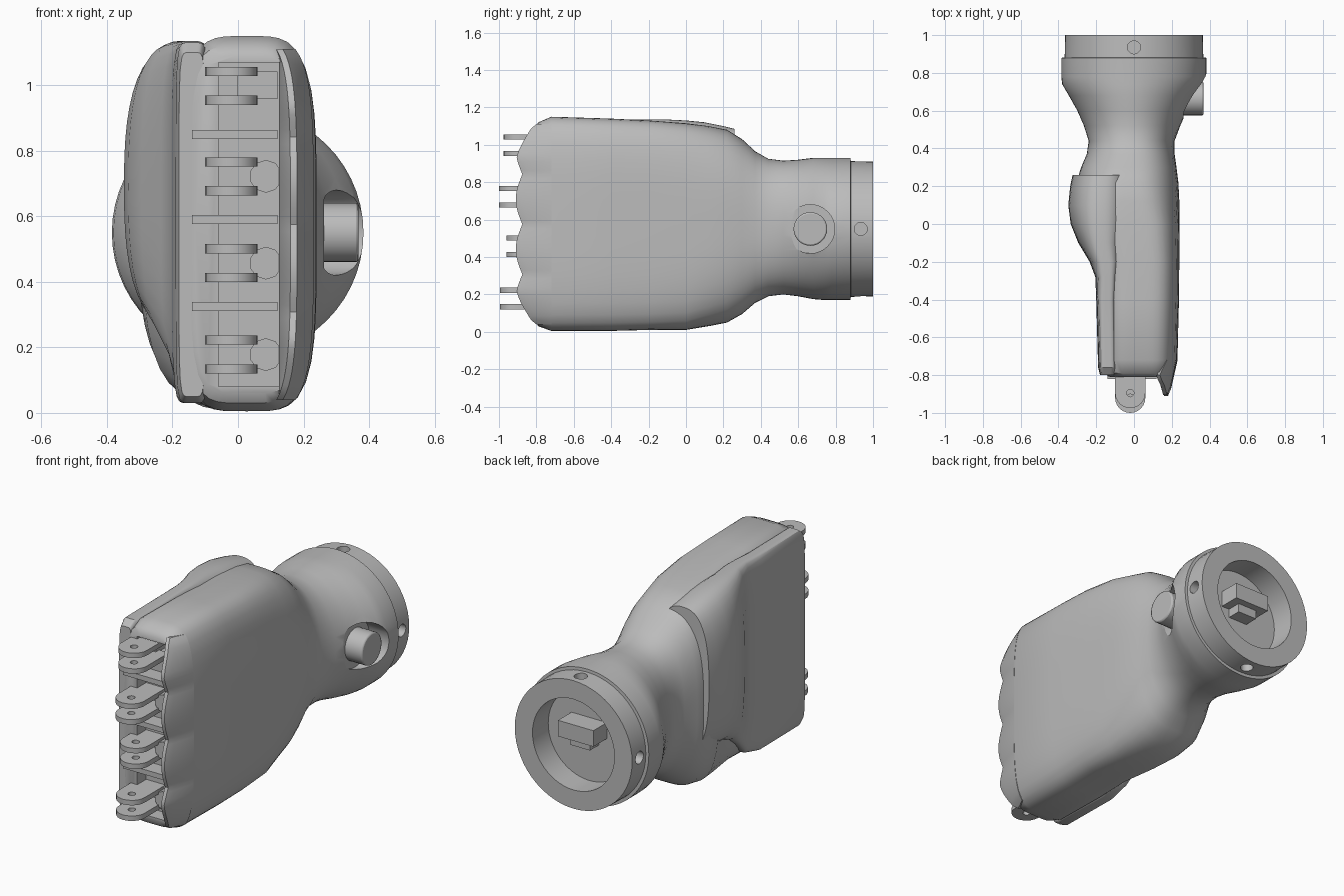
import bpy, bmesh, math
from mathutils import Matrix, Vector

if "Cube" in bpy.data.objects:
    bpy.data.objects.remove(bpy.data.objects["Cube"])

GREY = (0.5, 0.5, 0.5, 1)
grey = bpy.data.materials.new("grey_plastic")
grey.use_nodes = True
grey.diffuse_color = GREY
grey.node_tree.nodes["Principled BSDF"].inputs["Base Color"].default_value = GREY


def activate(ob):
    bpy.ops.object.select_all(action="DESELECT")
    ob.select_set(True)
    bpy.context.view_layer.objects.active = ob


def finish(name, bm, angle=35):
    bmesh.ops.recalc_face_normals(bm, faces=bm.faces)
    me = bpy.data.meshes.new(name)
    bm.to_mesh(me)
    bm.free()
    ob = bpy.data.objects.new(name, me)
    bpy.context.collection.objects.link(ob)
    me.materials.append(grey)
    activate(ob)
    bpy.ops.object.shade_smooth_by_angle(angle=math.radians(angle))
    return ob


def skin(name, rings):
    """Join equal rings of points into a closed, capped surface."""
    bm = bmesh.new()
    rings = [[bm.verts.new(p) for p in ring] for ring in rings]
    for a, b in zip(rings, rings[1:]):
        for i in range(len(a)):
            j = (i + 1) % len(a)
            bm.faces.new((a[i], a[j], b[j], b[i]))
    bm.faces.new(rings[0])
    bm.faces.new(rings[-1])
    return finish(name, bm)


def loft(name, sections, sides=56):
    """Skin rounded sections (y, left, right, bottom, top, squareness)."""
    rings = []
    for y, x0, x1, z0, z1, n in sections:
        ring = []
        for i in range(sides):
            t = math.tau * i / sides
            c, s = math.cos(t), math.sin(t)
            r = (abs(c) ** n + abs(s) ** n) ** (-1 / n)
            ring.append(((x0 + x1) / 2 + r * c * (x1 - x0) / 2, y,
                         (z0 + z1) / 2 + r * s * (z1 - z0) / 2))
        rings.append(ring)
    return skin(name, rings)


def add_box(bm, lo, hi):
    lo, hi = Vector(lo), Vector(hi)
    m = Matrix.Translation((lo + hi) / 2) @ Matrix.Diagonal((*(hi - lo), 1))
    bmesh.ops.create_cube(bm, size=1, matrix=m)


def add_rod(bm, start, end, radius, sides=24):
    start, end = Vector(start), Vector(end)
    d = end - start
    m = Matrix.Translation((start + end) / 2) @ d.to_track_quat("Z", "Y").to_matrix().to_4x4()
    bmesh.ops.create_cone(bm, cap_ends=True, segments=sides, radius1=radius,
                          radius2=radius, depth=d.length, matrix=m)


# Palm, neck and hollow wrist collar
AXIS = 0.55
body = loft("palm_and_wrist", [
    (-0.81, -0.13, 0.185, 0.06, 1.09, 5),
    (-0.79, -0.16, 0.205, 0.03, 1.12, 4.5),
    (-0.72, -0.175, 0.23, 0.005, 1.15, 4.2),
    (-0.4, -0.185, 0.238, 0.005, 1.14, 4.2),
    (-0.2, -0.185, 0.24, 0.01, 1.13, 4.2),
    (0.0, -0.23, 0.24, 0.01, 1.115, 3.8),
    (0.12, -0.29, 0.24, 0.03, 1.1, 3.2),
    (0.22, -0.305, 0.235, 0.05, 1.08, 2.9),
    (0.3, -0.28, 0.225, 0.095, 1.03, 2.7),
    (0.37, -0.25, 0.215, 0.155, 0.965, 2.5),
    (0.44, -0.24, 0.215, 0.19, 0.925, 2.3),
    (0.52, -0.265, 0.245, 0.2, 0.915, 2.1),
    (0.6, -0.3, 0.28, 0.19, 0.92, 2),
    (0.68, -0.345, 0.33, 0.175, 0.93, 2),
    (0.74, -0.38, 0.37, 0.17, 0.93, 2),
    (0.78, -0.385, 0.383, 0.17, 0.93, 2),
    (0.88, -0.385, 0.383, 0.17, 0.93, 2),
    (0.881, -0.367, 0.367, 0.187, 0.913, 2),
    (1.0, -0.365, 0.365, 0.19, 0.91, 2),
    (1.0, -0.255, 0.255, AXIS - 0.255, AXIS + 0.255, 2),
    (0.86, -0.255, 0.255, AXIS - 0.255, AXIS + 0.255, 2),
])

# Openings: knuckle slot, index channel, button well, collar sockets
cut = bmesh.new()
add_box(cut, (-0.06, -1, 0.08), (0.13, -0.73, 1.07))
add_box(cut, (0.0, -0.9, 0.96), (0.12, -0.6, 1.04))
add_rod(cut, (0.262, 0.665, AXIS), (0.5, 0.665, AXIS), 0.13, 32)
for k in range(4):
    d = Vector((math.cos(k * math.pi / 2), 0, math.sin(k * math.pi / 2)))
    c = Vector((0, 0.935, AXIS))
    add_rod(cut, c + d * 0.31, c + d * 0.45, 0.035, 12)
cutter = finish("opening_cutter", cut)
cutter.hide_render = True
mod = body.modifiers.new("openings", "BOOLEAN")
mod.object, mod.operation, mod.solver = cutter, "DIFFERENCE", "EXACT"
mod.use_self = True
activate(body)
bpy.ops.object.modifier_apply(modifier="openings")
bpy.data.objects.remove(cutter)
activate(body)
bpy.ops.object.shade_smooth_by_angle(angle=math.radians(35))

# Raised cover on the back of the hand
loft("back_cover", [
    (-0.8, -0.18, -0.1, 0.05, 1.1, 7),
    (-0.76, -0.19, -0.09, 0.03, 1.13, 7),
    (-0.4, -0.2, -0.09, 0.03, 1.13, 6),
    (-0.28, -0.205, -0.08, 0.06, 1.135, 5),
    (-0.2, -0.235, -0.06, 0.14, 1.135, 4),
    (-0.1, -0.295, -0.04, 0.21, 1.135, 3),
    (0.0, -0.335, -0.01, 0.25, 1.13, 2.7),
    (0.1, -0.348, 0.0, 0.26, 1.12, 2.6),
    (0.2, -0.338, 0.0, 0.27, 1.1, 2.6),
    (0.26, -0.325, 0.0, 0.28, 1.085, 2.6),
])

# Scalloped, tapering lip continuing the palm past the knuckles
rings = []
STEPS = 48
for i in range(STEPS + 1):
    z = 0.04 + 1.07 * i / STEPS
    bulge = (1 - (abs(z - 0.575) / 0.575) ** 4.2) ** (1 / 4.2)
    end = min(1, 6 * min(i, STEPS - i) / STEPS)
    tip = -0.8 - 0.075 * end ** 0.5 - 0.035 * end * abs(math.sin(4 * math.pi * i / STEPS))
    x_back = 0.028 + 0.203 * bulge
    x_tip = 0.028 + 0.157 * bulge
    rings.append([(0.13, -0.72, z), (x_back, -0.72, z), (x_tip + 0.012, tip + 0.04, z),
                  (x_tip - 0.005, tip, z), (x_tip - 0.025, tip, z), (0.125, -0.8, z)])
skin("palm_lip", rings)


# Pairs of rounded, drilled hinge tabs for four fingers
def hinge_tab(name, z, tip):
    cu = bpy.data.curves.new(name, "CURVE")
    cu.dimensions, cu.fill_mode, cu.extrude = "2D", "BOTH", 0.014
    cx, r = -0.02, 0.08
    cy = tip + r
    arc = [(cx + r * math.cos(a), cy - r * math.sin(a))
           for a in (math.pi * i / 12 for i in range(13))]
    hole = [(cx + 0.02 * math.cos(a), cy + 0.02 * math.sin(a))
            for a in (math.tau * i / 12 for i in range(12))]
    for pts in ([(cx + r, -0.7)] + arc + [(cx - r, -0.7)], hole):
        sp = cu.splines.new("POLY")
        sp.points.add(len(pts) - 1)
        for p, (x, y) in zip(sp.points, pts):
            p.co = (x, y, 0, 1)
        sp.use_cyclic_u = True
    cu.materials.append(grey)
    ob = bpy.data.objects.new(name, cu)
    ob.location.z = z
    bpy.context.collection.objects.link(ob)
    activate(ob)
    bpy.ops.object.convert(target="MESH")


FINGERS = [("index", 0.998, -0.975), ("middle", 0.722, -1.0),
           ("ring", 0.457, -0.96), ("little", 0.178, -0.995)]
for finger, z, tip in FINGERS:
    hinge_tab(finger + "_upper_tab", z + 0.044, tip)
    hinge_tab(finger + "_lower_tab", z - 0.044, tip)
    # Cord guide behind each finger except the open index channel
    if finger != "index":
        bm = bmesh.new()
        add_rod(bm, (0.085, -0.6, z), (0.085, -0.79, z), 0.05, 10)
        finish(finger + "_cord_guide", bm)

# Ribs separating the knuckles
bm = bmesh.new()
for z in (0.85, 0.59, 0.325):
    add_box(bm, (-0.14, -0.82, z - 0.014), (0.12, -0.7, z + 0.014))
finish("knuckle_ribs", bm)

# Side button in its well
bm = bmesh.new()
add_rod(bm, (0.2, 0.665, AXIS), (0.368, 0.665, AXIS), 0.09, 28)
button = finish("side_button", bm)
mod = button.modifiers.new("bevel", "BEVEL")
mod.width, mod.segments, mod.limit_method = 0.008, 2, "ANGLE"

# Connector block inside the collar
bm = bmesh.new()
add_box(bm, (-0.11, 0.84, 0.56), (0.11, 0.98, 0.65))
add_box(bm, (-0.06, 0.84, 0.51), (0.06, 0.94, 0.57))
finish("connector_block", bm)
